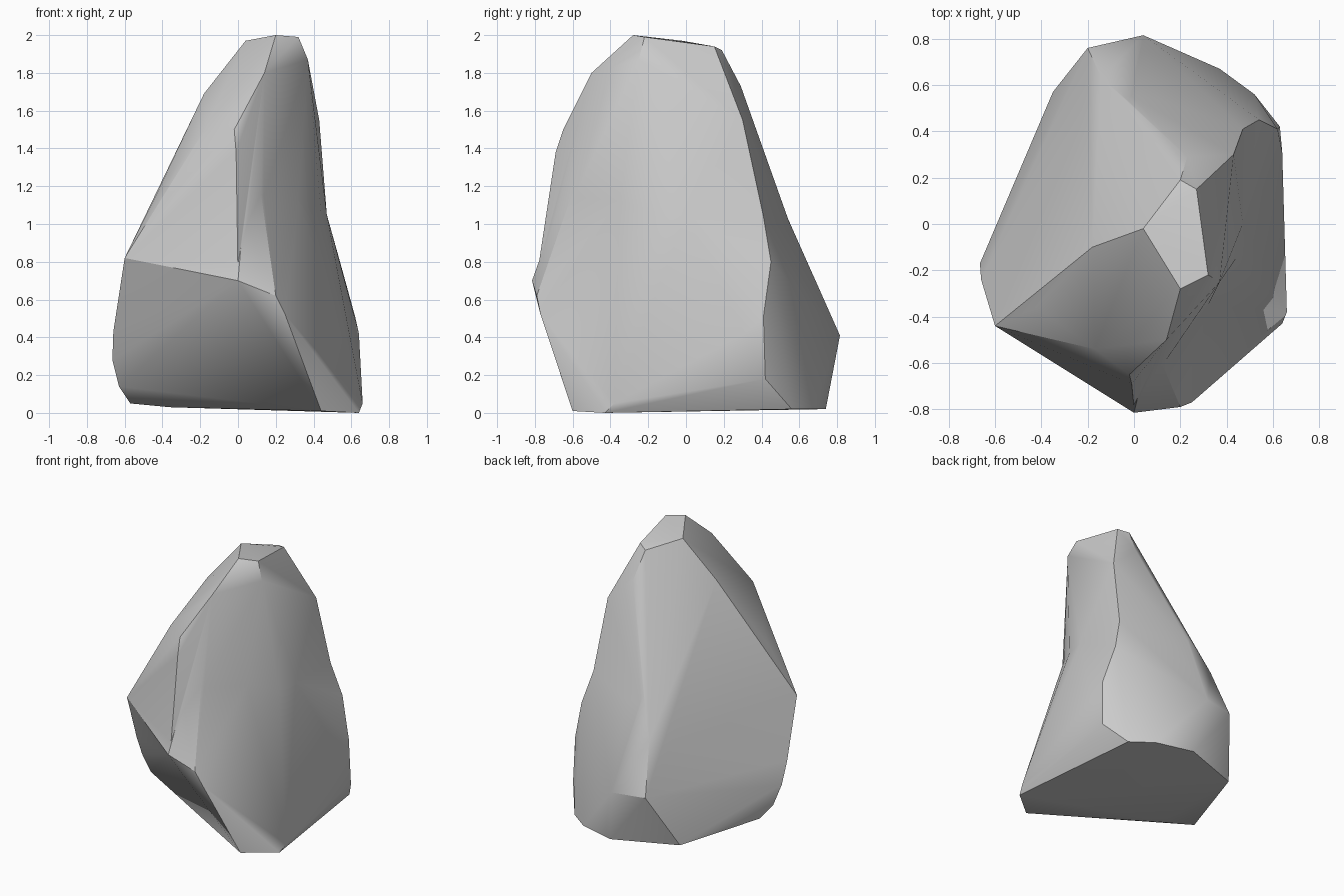
import bpy, bmesh, math

if "Cube" in bpy.data.objects:
    bpy.data.objects.remove(bpy.data.objects["Cube"])


def hull(name, pts):
    """Closed convex block wrapped around a handful of corner points."""
    bm = bmesh.new()
    for p in pts:
        bm.verts.new(p)
    res = bmesh.ops.convex_hull(bm, input=bm.verts[:])
    loose = {v for v in res["geom_interior"] + res["geom_unused"]
             if isinstance(v, bmesh.types.BMVert)}
    loose |= {v for v in bm.verts if not v.link_faces}
    bmesh.ops.delete(bm, geom=list(loose), context='VERTS')
    bmesh.ops.recalc_face_normals(bm, faces=bm.faces[:])
    me = bpy.data.meshes.new(name)
    bm.to_mesh(me)
    bm.free()
    ob = bpy.data.objects.new(name, me)
    bpy.context.collection.objects.link(ob)
    return ob


# waist corners shared by both blocks; the pinch gives the hollow right side
waist = [(.03, -.69, 1.05), (.12, -.60, 1.17), (.32, -.35, 1.12), (.44, -.15, 1.05),
         (.47, 0, 1.05), (.47, .41, 1.04), (-.03, .53, 1.05), (-.46, -.36, 1.07),
         (-.60, -.44, .82), (-.14, .63, .77)]

# upper block: slanted cap, shoulders, front rib
cap = [(.20, -.28, 2.0), (.32, -.22, 1.99), (.04, -.02, 1.97), (.20, .19, 1.92), (.27, .15, 1.94)]
shoulders = [(.14, -.50, 1.8), (.37, -.25, 1.87), (.23, .29, 1.73), (.43, .30, 1.55),
             (.35, -.29, 1.38), (-.18, -.10, 1.69), (-.42, -.36, 1.18)]
rib = [(-.17, -.54, 1.51), (-.02, -.65, 1.5), (-.01, -.69, 1.38)]
upper = hull("upper_block", cap + shoulders + rib + waist + [(-.20, .76, .41), (0, -.79, .72)])

# lower block: belly line and ground outline
belly = [(0, -.815, .70), (.20, -.79, .62), (.25, -.77, .52), (.64, .31, .42), (.62, .41, .51),
         (.54, .45, .80), (.04, .815, .41), (-.20, .76, .41), (-.665, -.17, .28), (-.66, -.24, .43)]
ground = [(.44, -.60, .01), (.64, -.43, 0), (.66, -.38, .05), (.63, .42, .18), (.52, .56, .02),
          (.37, .67, .02), (.10, .74, .02), (-.35, .57, .03), (-.57, -.05, .05), (-.63, -.12, .14),
          (-.36, -.13, .03)]
rock = hull("rock", waist + belly + ground)

# fuse the blocks into one rock
mod = rock.modifiers.new("fuse", 'BOOLEAN')
mod.operation, mod.solver, mod.object = 'UNION', 'EXACT', upper
bpy.context.view_layer.objects.active = rock
rock.select_set(True)
bpy.ops.object.modifier_apply(modifier=mod.name)
bpy.data.objects.remove(upper)

# soften only the shallow creases
bm = bmesh.new()
bm.from_mesh(rock.data)
bmesh.ops.remove_doubles(bm, verts=bm.verts[:], dist=.004)
bmesh.ops.recalc_face_normals(bm, faces=bm.faces[:])
bm.to_mesh(rock.data)
bm.free()
bpy.ops.object.shade_smooth_by_angle(angle=math.radians(28))
